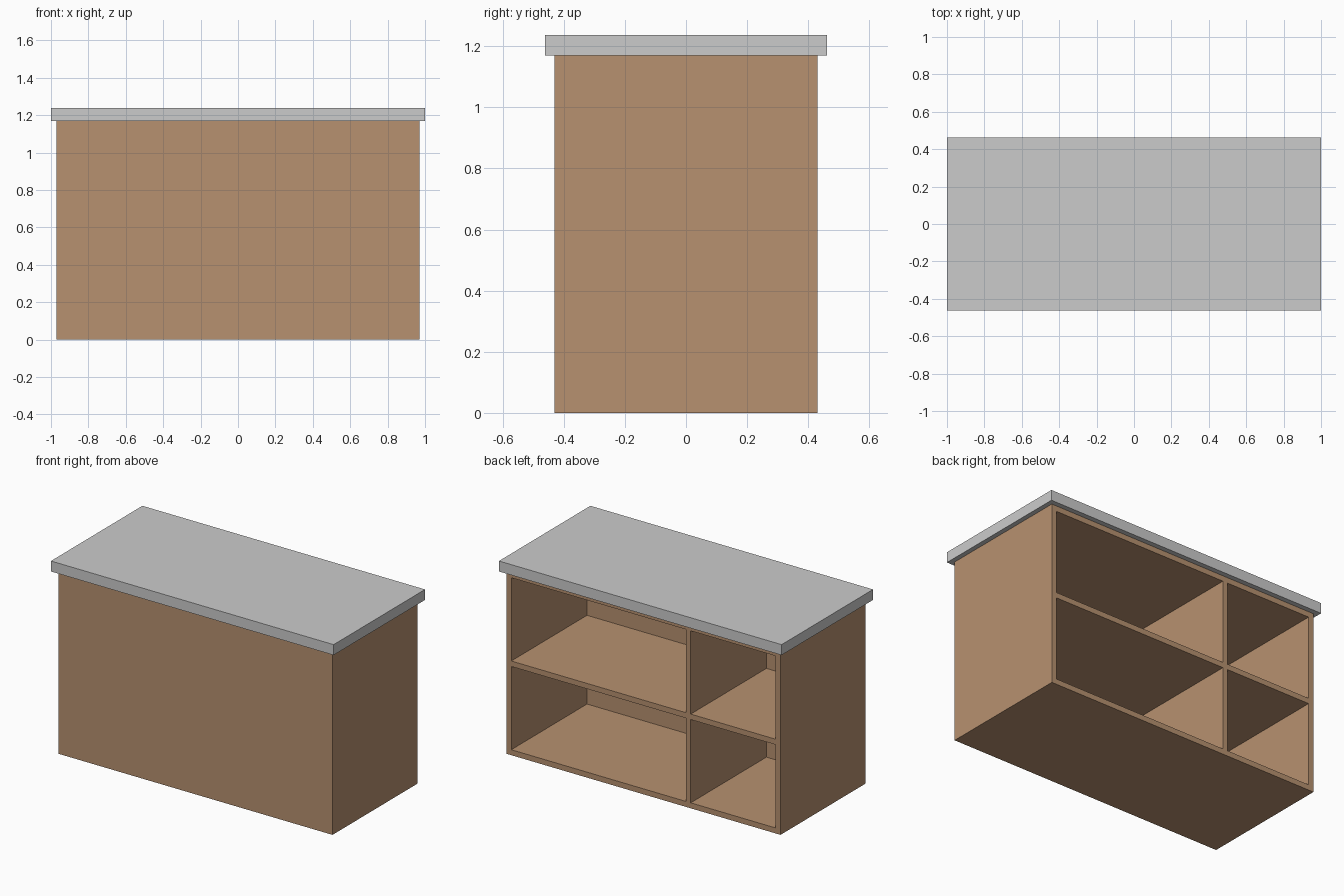
import bpy
import bmesh

if "Cube" in bpy.data.objects:
    bpy.data.objects.remove(bpy.data.objects["Cube"])

W, D, H = 0.97, 0.43, 1.17      # cabinet half width, half depth, height
T = 0.035                       # panel thickness
SHELF, DIVIDER = 0.585, -0.317  # centre of the shelf (z) and the divider (x)
BACK_WALL = -0.335              # y where the compartments end


def material(name, colour):
    mat = bpy.data.materials.new(name)
    mat.diffuse_color = (*colour, 1)
    mat.use_nodes = True
    mat.node_tree.nodes["Principled BSDF"].inputs["Base Color"].default_value = mat.diffuse_color
    return mat


def box_mesh(x, y, z0, z1):
    bm = bmesh.new()
    bmesh.ops.create_cube(bm, size=1)
    for v in bm.verts:
        v.co = (v.co.x * 2 * x, v.co.y * 2 * y, z1 if v.co.z > 0 else z0)
    return bm


def add_object(name, bm, mat):
    bmesh.ops.recalc_face_normals(bm, faces=bm.faces)
    mesh = bpy.data.meshes.new(name)
    bm.to_mesh(mesh)
    bm.free()
    mesh.materials.append(mat)
    obj = bpy.data.objects.new(name, mesh)
    bpy.context.collection.objects.link(obj)
    return obj


wood = material("light brown wood", (0.474, 0.283, 0.162))
stone = material("light grey top", (0.60, 0.60, 0.60))

# Cabinet: a solid block whose open side is cut into a grid of panel edges
bm = box_mesh(W, D, 0, H)
x_cuts = (-W + T, DIVIDER - T / 2, DIVIDER + T / 2, W - T)
z_cuts = (T, SHELF - T / 2, SHELF + T / 2, H - T)
planes = [((x, 0, 0), (1, 0, 0)) for x in x_cuts] + [((0, 0, z), (0, 0, 1)) for z in z_cuts]


def open_side():
    return [f for f in bm.faces if f.calc_center_median().y > D - 1e-4]


for point, normal in planes:
    faces = open_side()
    edges = {e for f in faces for e in f.edges}
    verts = {v for f in faces for v in f.verts}
    bmesh.ops.bisect_plane(bm, geom=[*faces, *edges, *verts], plane_co=point, plane_no=normal)


# Compartments: push the four openings in toward the front panel
def is_opening(face):
    c = face.calc_center_median()
    in_x = x_cuts[0] < c.x < x_cuts[1] or x_cuts[2] < c.x < x_cuts[3]
    in_z = z_cuts[0] < c.z < z_cuts[1] or z_cuts[2] < c.z < z_cuts[3]
    return in_x and in_z


for face in [f for f in open_side() if is_opening(f)]:
    pushed = bmesh.ops.extrude_discrete_faces(bm, faces=[face])["faces"][0]
    for v in pushed.verts:
        v.co.y = BACK_WALL
add_object("cabinet_body", bm, wood)

# Overhanging counter slab
add_object("counter_top", box_mesh(1.0, 0.462, H, 1.237), stone)
